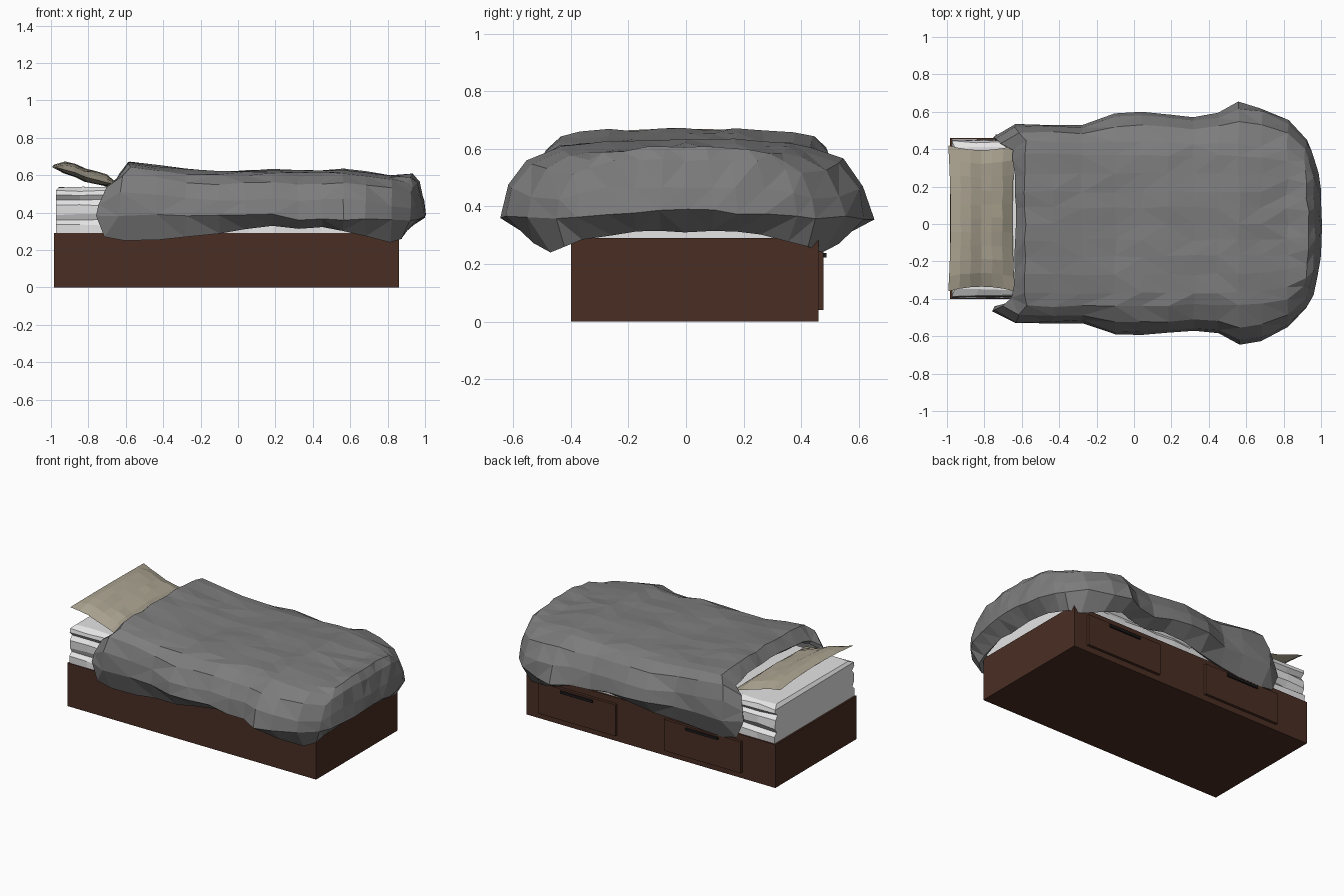
import bpy, bmesh, math, random
from mathutils import Vector

if "Cube" in bpy.data.objects:
    bpy.data.objects.remove(bpy.data.objects["Cube"])

random.seed(4)


def material(name, rgb):
    m = bpy.data.materials.new(name)
    m.diffuse_color = (*rgb, 1)
    m.use_nodes = True
    m.node_tree.nodes["Principled BSDF"].inputs["Base Color"].default_value = m.diffuse_color
    return m


WOOD = material("dark brown wood", (0.068, 0.027, 0.017))
WHITE = material("white sheet", (0.78, 0.78, 0.79))
GREY = material("grey duvet", (0.205, 0.205, 0.205))
BEIGE = material("beige pillow", (0.41, 0.37, 0.285))
DARK = material("black handle", (0.012, 0.01, 0.01))


def make(name, verts, faces, mat):
    me = bpy.data.meshes.new(name)
    me.from_pydata([tuple(v) for v in verts], [], faces)
    me.materials.append(mat)
    ob = bpy.data.objects.new(name, me)
    bpy.context.collection.objects.link(ob)
    return ob


def box(name, lo, hi, mat):
    v = [(x, y, z) for z in (lo[2], hi[2]) for y in (lo[1], hi[1]) for x in (lo[0], hi[0])]
    f = [(0, 2, 3, 1), (4, 5, 7, 6), (0, 1, 5, 4), (2, 6, 7, 3), (0, 4, 6, 2), (1, 3, 7, 5)]
    return make(name, v, f, mat)


def jit(a):
    return Vector([random.uniform(-a, a) for _ in range(3)])


def interp(t, table):
    for (a, p), (b, q) in zip(table, table[1:]):
        if t <= b:
            return p + (q - p) * (t - a) / (b - a)
    return table[-1][1]


# Bed base with two drawers on the back side
box("bed_base", (-0.985, -0.40, 0), (0.86, 0.46, 0.29), WOOD)
for i, x in enumerate((0.19, -0.74)):
    box(f"drawer_{i + 1}", (x, 0.455, 0.04), (x + 0.57, 0.478, 0.25), WOOD)
    box(f"drawer_handle_{i + 1}", (x + 0.165, 0.476, 0.222), (x + 0.405, 0.488, 0.238), DARK)

# Mattress: stacked rings with creased, bulging long sides
rings = [(0.285, 0.0), (0.335, 0.0), (0.36, 0.025), (0.39, 0.003), (0.44, 0.005),
         (0.465, 0.025), (0.49, 0.005), (0.515, 0.01), (0.535, 0.045)]
NX = 14
verts, faces = [], []
for k, (z, ins) in enumerate(rings):
    y0, y1 = -0.395 + ins, 0.45 - ins
    e = 0.02 if k == len(rings) - 1 else 0.004
    xs = [-0.978 + e + (1.815 - 2 * e) * i / NX for i in range(NX + 1)]
    loop = [(x, y0) for x in xs] + [(x, y1) for x in reversed(xs)]
    for x, y in loop:
        wob = 0.006 if 0 < k else 0
        verts.append(Vector((x, y + random.uniform(-wob, wob), z + random.uniform(-wob, wob) * 0.8)))
n = 2 * (NX + 1)
for k in range(len(rings) - 1):
    for i in range(n):
        j = (i + 1) % n
        faces.append((k * n + i, k * n + j, k * n + n + j, k * n + n + i))
top = (len(rings) - 1) * n
for i in range(NX):
    faces.append((top + i, top + i + 1, top + n - 2 - i, top + n - 1 - i))
    faces.append((i, n - 1 - i, n - 2 - i, i + 1))
make("mattress", verts, faces, WHITE)

# Pillow: pinched cushion leaning down toward the duvet
PU, PV = 6, 10
verts, faces = [], []
for side in (1, -1):
    for i in range(PU + 1):
        for j in range(PV + 1):
            u, v = 2 * i / PU - 1, 2 * j / PV - 1
            x = -0.815 + u * (0.178 - 0.012 * (1 - v * v))
            y = 0.03 + v * (0.39 - 0.025 * (1 - u * u))
            edge = (1 - u ** 4) * (1 - v ** 4)
            z = 0.602 - 0.26 * (x + 0.815) + side * 0.033 * edge ** 0.6
            z += 0.012 * math.cos(2.2 * (y + 0.05)) * (u < 0) - 0.012 * (v * v)
            p = Vector((x, y, z))
            verts.append(p + jit(0.004) if edge > 0 else p)
m = (PU + 1) * (PV + 1)
for i in range(PU):
    for j in range(PV):
        a = i * (PV + 1) + j
        q = (a, a + PV + 1, a + PV + 2, a + 1)
        faces.append(q)
        faces.append(tuple(m + w for w in reversed(q)))
ob = make("pillow", verts, faces, BEIGE)
bm = bmesh.new()
bm.from_mesh(ob.data)
bmesh.ops.remove_doubles(bm, verts=bm.verts, dist=0.0005)
bm.to_mesh(ob.data)
bm.free()

# Duvet stations along the bed: x, top height, half width, hem height
stations = [(-0.65, 0.60, 0.465, 0.27), (-0.58, 0.668, 0.535, 0.245), (-0.43, 0.65, 0.53, 0.25),
            (-0.28, 0.63, 0.525, 0.265), (-0.10, 0.62, 0.595, 0.29), (0.04, 0.625, 0.60, 0.31),
            (0.18, 0.63, 0.585, 0.33), (0.32, 0.622, 0.575, 0.31), (0.45, 0.624, 0.59, 0.325),
            (0.56, 0.63, 0.648, 0.30), (0.68, 0.617, 0.625, 0.275), (0.82, 0.595, 0.555, 0.235),
            (0.91, 0.605, 0.47, 0.25)]
cross = [-1, -0.85, -0.62, -0.4, -0.2, 0, 0.2, 0.4, 0.62, 0.85, 1]
half = [(-0.65, 0.40), (-0.58, 0.44), (0.6, 0.43), (0.82, 0.40), (0.91, 0.34)]
I, J = len(stations), len(cross)
verts, faces = [], []
for i, (x, z, w, h) in enumerate(stations):
    for t in cross:
        drop = 0.022 * abs(t) ** 4
        px = x + (0.015 * (1 - t * t) if i == 0 else 0)
        if i == I - 1:
            px += 0.02 * (1 - t * t)
            drop *= 2
        verts.append(Vector((px, t * interp(x, half), z - drop)))
for i in range(I - 1):
    for j in range(J - 1):
        a = i * J + j
        faces.append((a, a + J, a + J + 1, a + 1))

# Draped skirt: rings hung from the two sides and the foot
path = [(i, 0) for i in range(I)] + [(I - 1, j) for j in range(1, J)] \
    + [(i, J - 1) for i in range(I - 2, -1, -1)]
shape = [(0.55, 0.045), (0.88, 0.135), (1.0, None), (None, None)]
prev = [i * J + j for i, j in path]
for k, (f, drop) in enumerate(shape):
    cur = []
    for i, j in path:
        g, t = verts[i * J + j], cross[j]
        x, z, w, h = stations[i]
        if i == I - 1:                      # foot end
            s = abs(t)
            wide = Vector((1.0 - 0.075 * s ** 3, t * 0.45, 0.39 - 0.03 * s))
            hem = Vector((0.905 - 0.03 * s ** 4, t * 0.42, 0.315 - 0.06 * s ** 4))
        else:                               # long sides
            back = (0.105, 0.06)[i] if i < 2 else 0
            wide = Vector((x - back, t * w, 0.385 if x < 0.3 else 0.36))
            hem = Vector((x - back * 0.55, t * max(0.475, w - 0.09), h))
            if x > 0.75:
                hem.y = t * 0.475
        if f is None:
            p = hem
        else:
            p = g.lerp(wide, f)
            if drop:
                p.z = g.z - drop
        cur.append(len(verts))
        verts.append(p.copy())
    for a in range(len(path) - 1):
        faces.append((cur[a], cur[a + 1], prev[a + 1], prev[a]))
    prev = cur
verts = [v + jit(0.007) for v in verts]
duvet = make("duvet", verts, faces, GREY)
bm = bmesh.new()
bm.from_mesh(duvet.data)
bmesh.ops.triangulate(bm, faces=bm.faces, quad_method='SHORT_EDGE')
bm.to_mesh(duvet.data)
bm.free()
sol = duvet.modifiers.new("thickness", 'SOLIDIFY')
sol.thickness = 0.03
sol.offset = -1
